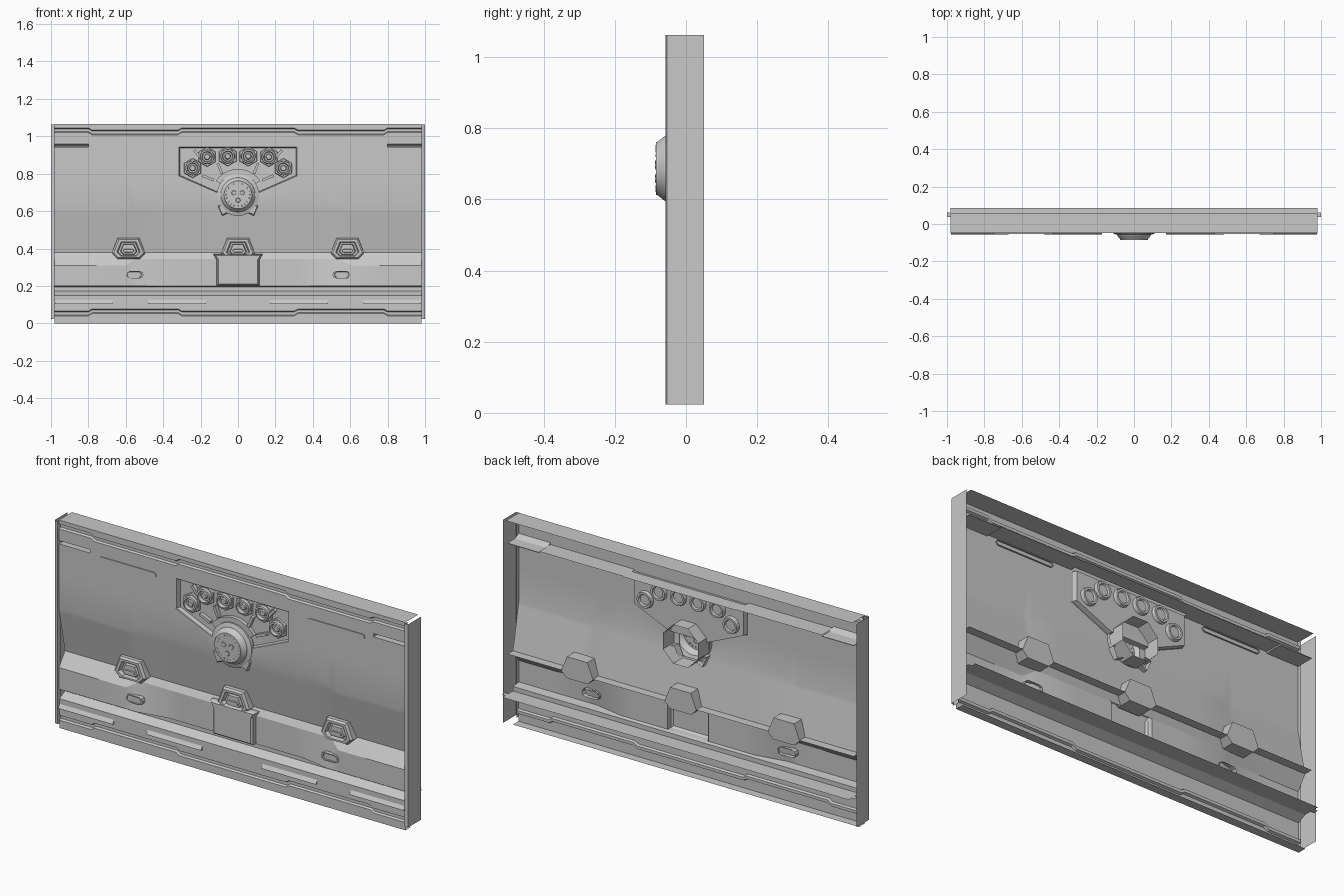
import bpy, bmesh, math

cube = bpy.data.objects.get("Cube")
if cube:
    bpy.data.objects.remove(cube, do_unlink=True)

GREY = (0.58, 0.58, 0.58, 1)
grey = bpy.data.materials.new("panel grey")
grey.use_nodes = True
grey.diffuse_color = GREY
bsdf = next(n for n in grey.node_tree.nodes if n.type == 'BSDF_PRINCIPLED')
bsdf.inputs["Base Color"].default_value = GREY
bsdf.inputs["Roughness"].default_value = 0.7


def finish(name, bm):
    loose = [v for v in bm.verts if not v.link_faces]
    bmesh.ops.delete(bm, geom=loose, context='VERTS')
    mesh = bpy.data.meshes.new(name)
    bm.to_mesh(mesh)
    bm.free()
    mesh.materials.append(grey)
    mesh.shade_smooth()
    mesh.set_sharp_from_angle(angle=math.radians(16))
    obj = bpy.data.objects.new(name, mesh)
    bpy.context.collection.objects.link(obj)


def loft(name, loops, cap=True):
    """Join outlines (points in x, z, counter-clockwise from the front) at given depths."""
    bm = bmesh.new()
    rings = [[bm.verts.new((x, y, z)) for x, z in pts] for pts, y in loops]
    n = len(rings[0])
    for a, b in zip(rings, rings[1:]):
        for i in range(n):
            k = (i + 1) % n
            bm.faces.new((a[i], a[k], b[k], b[i]))
    if cap:
        bm.faces.new(rings[-1])
    finish(name, bm)


def shelf(name, x0, x1, y0, y1, z):
    """Flat horizontal strip."""
    bm = bmesh.new()
    bm.faces.new([bm.verts.new(c) for c in ((x0, y0, z), (x1, y0, z), (x1, y1, z), (x0, y1, z))])
    finish(name, bm)


def circle(x, z, r, n):
    turn = 2 * math.pi / n
    return [(x + r * math.cos((i + .5) * turn), z + r * math.sin((i + .5) * turn)) for i in range(n)]


def rect(x0, x1, z0, z1):
    return [(x0, z0), (x1, z0), (x1, z1), (x0, z1)]


def stadium(x, z, hw, hh):
    pts = []
    for side in (1, -1):
        for k in range(5):
            a = (k / 4 - .5) * math.pi
            pts.append((x + side * (hw - hh + hh * math.cos(a)), z + side * hh * math.sin(a)))
    return pts


def symmetric(right):
    """Full outline from its right half, listed from the bottom up."""
    return right + [(-x, z) for x, z in reversed(right)]


def mirrored(pts, s):
    return pts if s > 0 else [(-x, z) for x, z in reversed(pts)]


def shrink(pts, f):
    cx = sum(p[0] for p in pts) / len(pts)
    cz = sum(p[1] for p in pts) / len(pts)
    return [(cx + (x - cx) * f, cz + (z - cz) * f) for x, z in pts]


def ramp(x, outer, inner):
    return min(1, max(0, (outer - abs(x)) / (outer - inner)))


# Main pressed panel: a cross-section that changes along the width
def section(x):
    step = ramp(x, .57, .54)
    band = ramp(x, .6, .54)
    low = ramp(x, .54, .38)
    jog = .012 * min(ramp(x, .8, .78), 1 - ramp(x, .32, .3))
    hole = .79 - .09 * ramp(x, .32, .115)
    brow = .61 + .04 * step
    t = (brow - .59) / (brow - .378)
    return [(.057, 1.065), (-.048, 1.065), (-.048, 1.045 - jog), (-.036, 1.04 - jog),
            (-.036, 1.025 - jog), (-.048, 1.02 - jog), (-.048, .96), (-.048, .943),
            (-.048, hole), (-.048, brow), (-.048 + .048 * t, .59), (0, .378),
            (-.048 + .03 * band, .31 + .035 * band), (-.048 + .03 * low, .2),
            (0, .195), (0, .172), (-.045, .15), (-.045, .065 + jog), (-.033, .06 + jog),
            (-.033, .045 + jog), (-.045, .04 + jog), (-.045, 0), (0, 0)]


half = [.98, .8, .78, .6, .57, .54, .38, .32, .3, .115, .07]
stations = [-x for x in half] + half[::-1]
bm = bmesh.new()
cols = [[bm.verts.new((x, y, z)) for y, z in section(x)] for x in stations]
for i in range(len(cols) - 1):
    mid = abs(stations[i] + stations[i + 1]) / 2
    for j in range(len(cols[0]) - 1):
        slot = j == 6 and mid > .8
        vent = j == 7 and mid < .32
        hub = j in (8, 9) and mid < .07
        box = j == 12 and mid < .115
        if not (slot or vent or hub or box):
            a, b = cols[i], cols[i + 1]
            bm.faces.new((a[j], a[j + 1], b[j + 1], b[j]))
finish("main_panel", bm)

# Stiffening ledges running along the back; only the lowest reaches past the end caps
shelf("middle_ledge", -.98, .98, 0, .045, .378)
shelf("lower_ledge", -.98, .98, 0, .086, .172)
shelf("vent_ledge", -.32, .32, -.022, .05, .951)

for s, side in ((1, "left"), (-1, "right")):
    # End cap with a folded front rim
    path = [(.98, -.03), (.982, -.058), (1, -.053), (1, .05)]
    bm = bmesh.new()
    ends = [[bm.verts.new((s * x, y, z)) for x, y in path] for z in (.023, 1.062)]
    for k in range(len(path) - 1):
        quad = [ends[0][k], ends[0][k + 1], ends[1][k + 1], ends[1][k]]
        bm.faces.new(quad if s > 0 else quad[::-1])
    finish(side + "_end_cap", bm)
    # Upper ledge, side slot and the small tongue beside the lower ledge
    x0, x1 = sorted((s * .32, s * .8))
    shelf(side + "_upper_ledge", x0, x1, -.048, .045, .951)
    x0, x1 = sorted((s * .98, s))
    shelf(side + "_ledge_tongue", x0, x1, .037, .062, .172)
    opening = mirrored(rect(.8, .98, .943, .96), s)
    inner = mirrored(rect(.8, .98, .943, .946), s)
    loft(side + "_side_slot", [(opening, -.048), (inner, -.015), (inner, .045)])
    # Upper strip and oval grip
    strip = stadium(s * .59, .93, .162, .012)
    loft(side + "_upper_strip", [(strip, -.04), (strip, -.053)])
    grip = stadium(s * .555, .26, .05, .02)
    loft(side + "_oval_grip", [(grip, -.02), (grip, -.052), (shrink(grip, .8), -.052), (shrink(grip, .75), -.046)])
    # Lower strips, wedges that look upward
    for name, xa, xb in (("outer", .67, .978), ("inner", .17, .48)):
        foot = mirrored(rect(xa, xb, .104, .124), s)
        lip = mirrored(rect(xa, xb, .104, .107), s)
        loft(side + "_" + name + "_strip", [(foot, -.0455), (lip, -.056)])

# Bracket blocks, passing through the panel
bracket = symmetric([(.06, .345), (.09, .375), (.058, .455)])
for name, dx in (("right", -.585), ("centre", 0), ("left", .585)):
    b = [(x + dx, z) for x, z in bracket]
    loft(name + "_bracket", [(b[::-1], -.03), (b[::-1], .045)])
    loft(name + "_bracket_face", [(b, .02), (b, -.035), (shrink(b, .88), -.045), (shrink(b, .7), -.045),
                                  (shrink(b, .62), -.025), (shrink(b, .5), -.025), (shrink(b, .45), -.038)])
    loft(name + "_bracket_slot", [(stadium(dx, .388, .03, .009), -.036), (stadium(dx, .388, .027, .007), -.043)])

# Raised hollow box below the centre bracket
box = symmetric([(.115, .2), (.115, .34), (.132, .37)])
loft("centre_box", [(box, -.015), (shrink(box, .98), -.038), (shrink(box, .9), -.048)])

# Vent pocket with its lamps and ribs, lamps also showing behind
PLATE = -.022
vent = symmetric([(.115, .70), (.32, .79), (.32, .943)])
loft("vent_pocket", [(vent, -.048), (shrink(vent, .985), -.046), (shrink(vent, .965), PLATE)])
for s in (-1, 1):
    for x, z in ((.055, .893), (.165, .89), (.243, .83)):
        x *= s
        loft("vent_lamp", [(circle(x, z, .053, 6), PLATE), (circle(x, z, .05, 6), PLATE - .008)])
        loft("vent_lamp_ring", [(circle(x, z, r, 18), y) for r, y in
                                ((.039, -.028), (.037, -.046), (.029, -.048), (.025, -.032), (.017, -.032), (.013, -.04))])
        loft("vent_lamp_back", [(circle(x, z, r, 18)[::-1], y) for r, y in
                                ((.044, PLATE), (.04, -.005), (.03, -.005), (.026, -.014))])
    for x0, z0, x1, z1 in ((.085, .8, .108, .855), (.13, .765, .19, .79), (.2, .885, .235, .925)):
        dx, dz = x1 - x0, z1 - z0
        f = .007 / math.hypot(dx, dz)
        nx, nz = -dz * f, dx * f
        rib = [(x0 - nx, z0 - nz), (x1 - nx, z1 - nz), (x1 + nx, z1 + nz), (x0 + nx, z0 + nz)]
        loft("vent_rib", [(mirrored(rib, s), PLATE), (mirrored(rib, s), -.042)])

# Round hub: collar arc, open back tube, stepped cone and details
arc = [math.radians(35 + 11 * k) for k in range(11)]
collar = [(.145 * math.cos(a), .68 + .145 * math.sin(a)) for a in arc]
collar += [(.118 * math.cos(a), .68 + .118 * math.sin(a)) for a in reversed(arc)]
loft("hub_collar", [(collar, PLATE), (collar, -.042)])
loft("hub_tube", [(circle(0, .68, .108, 8), .045), (circle(0, .68, .108, 8), -.045)], cap=False)
loft("hub_cone", [(circle(0, .687, r, 32), y) for r, y in
                  ((.113, -.03), (.113, -.05), (.092, -.057), (.09, -.062), (.076, -.079), (.074, -.085))])
for k in range(20):
    a = k * math.pi / 10
    x, z = .062 * math.cos(a), .687 + .062 * math.sin(a)
    loft("hub_stud", [(circle(x, z, .005, 6), -.084), (circle(x, z, .004, 6), -.086)])
for x, z in ((-.022, .698), (.022, .698), (0, .658)):
    loft("hub_socket", [(circle(x, z, .014, 12), -.084), (circle(x, z, .011, 12), -.0865), (circle(x, z, .007, 12), -.0853)])
for s in (-1, 1):
    tab = mirrored([(.05, .59), (.085, .575), (.108, .63), (.075, .64)], s)
    loft("hub_tab", [(tab, -.01), (tab, -.045), (shrink(tab, .8), -.052)])
